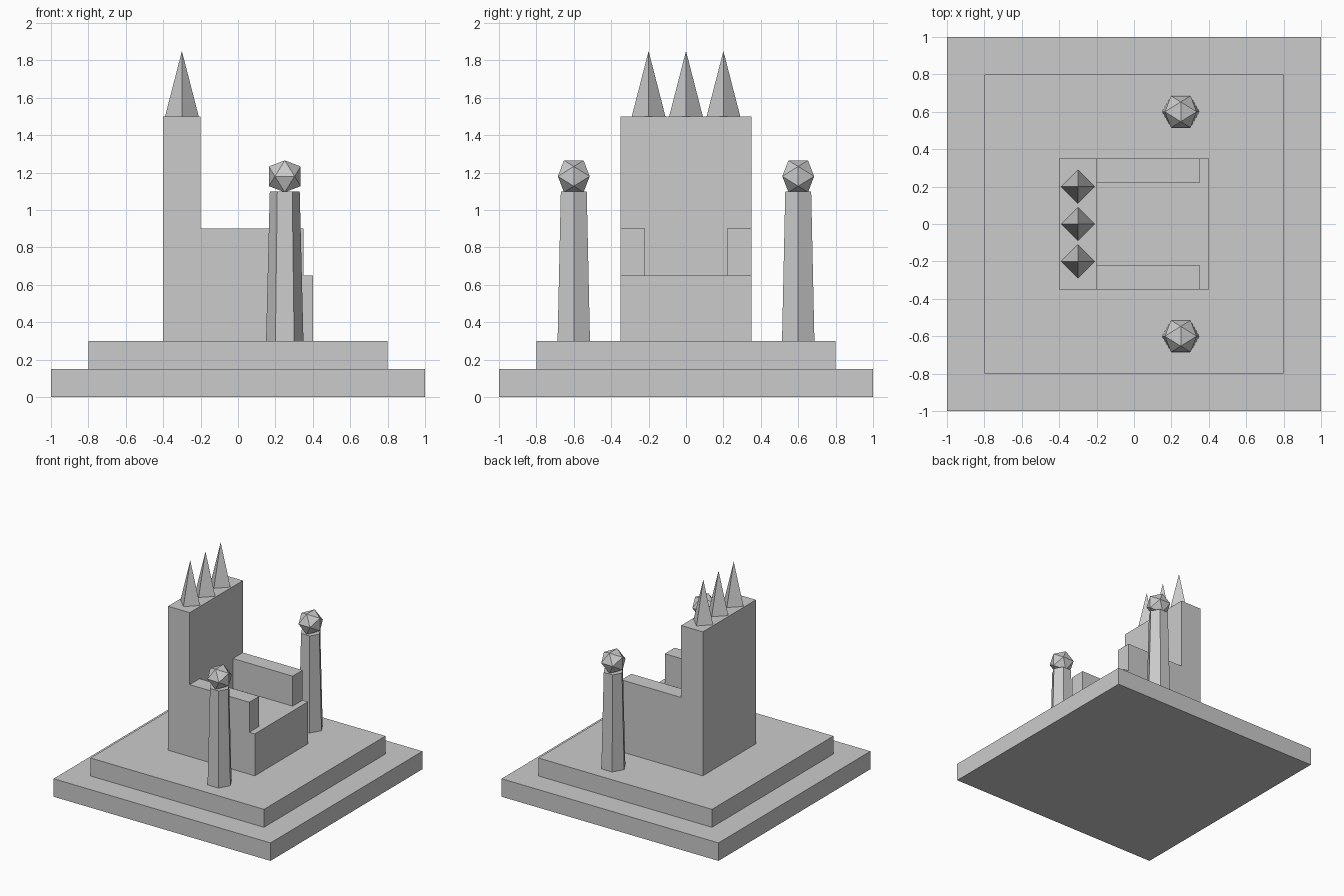
import bpy
import math
from mathutils import Matrix

if "Cube" in bpy.data.objects:
    bpy.data.objects.remove(bpy.data.objects["Cube"])

stone = bpy.data.materials.new("light grey stone")
stone.diffuse_color = (0.6, 0.6, 0.6, 1)
stone.use_nodes = True
stone.node_tree.nodes["Principled BSDF"].inputs["Base Color"].default_value = stone.diffuse_color


def finish(name):
    ob = bpy.context.object
    ob.name = name
    ob.data.materials.append(stone)
    return ob


def box(name, x0, x1, y0, y1, z0, z1):
    bpy.ops.mesh.primitive_cube_add(size=1)
    ob = finish(name)
    ob.data.transform(Matrix.Translation(((x0 + x1) / 2, (y0 + y1) / 2, (z0 + z1) / 2))
                      @ Matrix.Diagonal((x1 - x0, y1 - y0, z1 - z0, 1)))
    return ob


def tapered(name, sides, r0, r1, x, y, z0, z1, turn=0):
    bpy.ops.mesh.primitive_cone_add(vertices=sides, radius1=r0, radius2=r1, depth=z1 - z0,
                                    location=(x, y, (z0 + z1) / 2), rotation=(0, 0, turn))
    return finish(name)


# Stepped platform
box("lower_step", -1, 1, -1, 1, 0, 0.15)
box("upper_step", -0.8, 0.8, -0.8, 0.8, 0.15, 0.3)

# Throne: seat, tall back and arm rests
box("seat", -0.4, 0.4, -0.35, 0.35, 0.3, 0.65)
box("seat_back", -0.4, -0.2, -0.35, 0.35, 0.65, 1.5)
box("right_arm", -0.2, 0.35, -0.35, -0.22, 0.65, 0.9)
box("left_arm", -0.2, 0.35, 0.22, 0.35, 0.65, 0.9)

# Spikes along the top of the back
for i, y in enumerate((-0.2, 0, 0.2)):
    tapered(f"back_spike_{i + 1}", 4, 0.09, 0, -0.3, y, 1.5, 1.85)

# Six-sided pillars, each topped by a faceted ball standing on an edge
for side, y in (("right", -0.6), ("left", 0.6)):
    tapered(f"{side}_pillar", 6, 0.1, 0.08, 0.25, y, 0.3, 1.1, math.pi / 6)
    bpy.ops.mesh.primitive_ico_sphere_add(subdivisions=1, radius=0.1)
    ball = finish(f"{side}_pillar_ball")
    tilt = Matrix.Rotation(math.atan(2 / (1 + math.sqrt(5))), 4, 'X')
    ball.data.transform(Matrix.Translation((0.25, y, 1.18)) @ tilt
                        @ Matrix.Rotation(math.pi / 2, 4, 'Z'))
